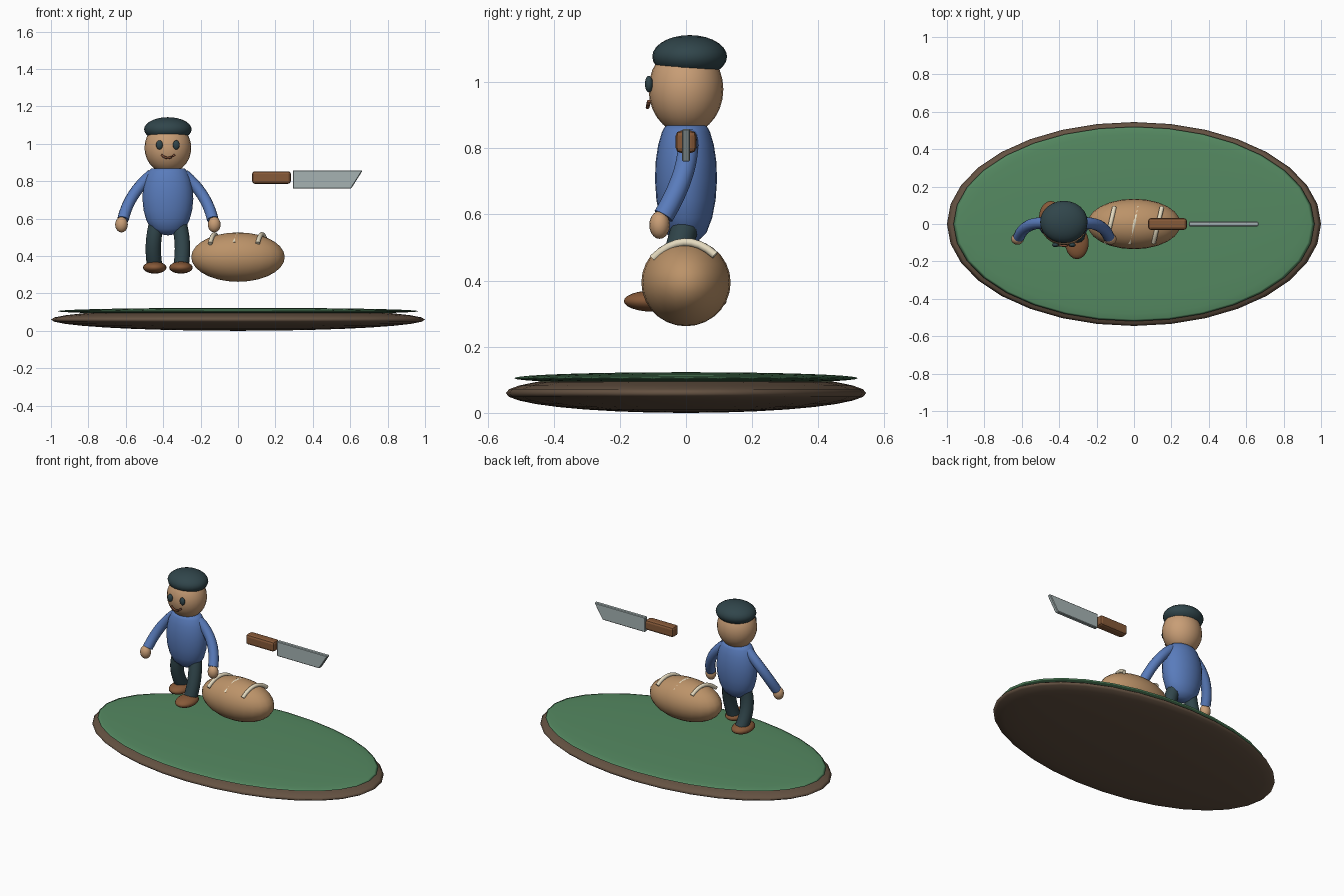
import bpy, bmesh, math
from mathutils import Vector

if "Cube" in bpy.data.objects:
    bpy.data.objects.remove(bpy.data.objects["Cube"])

CX = -0.375  # figure's x centre


def mat(name, rgb):
    m = bpy.data.materials.new(name)
    m.diffuse_color = (*rgb, 1)
    m.use_nodes = True
    m.node_tree.nodes["Principled BSDF"].inputs["Base Color"].default_value = m.diffuse_color
    return m


soil = mat("soil", (0.13, 0.085, 0.055))
grass = mat("grass", (0.09, 0.25, 0.12))
crust = mat("crust", (0.50, 0.29, 0.14))
cream = mat("cream", (0.78, 0.70, 0.52))
steel = mat("steel", (0.38, 0.45, 0.45))
wood = mat("wood", (0.24, 0.10, 0.04))
skin = mat("skin", (0.58, 0.34, 0.18))
blue = mat("blue", (0.10, 0.20, 0.50))
dark = mat("dark", (0.03, 0.06, 0.07))
lip = mat("lip", (0.22, 0.08, 0.04))


def finish(name, bm, material, smooth=True):
    bmesh.ops.recalc_face_normals(bm, faces=bm.faces)
    me = bpy.data.meshes.new(name)
    for f in bm.faces:
        f.smooth = smooth
    bm.to_mesh(me)
    bm.free()
    ob = bpy.data.objects.new(name, me)
    bpy.context.collection.objects.link(ob)
    me.materials.append(material)
    return ob


def ellipsoid(name, loc, radii, material, seg=24, rings=14):
    bm = bmesh.new()
    bmesh.ops.create_uvsphere(bm, u_segments=seg, v_segments=rings, radius=1)
    bmesh.ops.scale(bm, vec=radii, verts=bm.verts)
    bmesh.ops.translate(bm, vec=loc, verts=bm.verts)
    return finish(name, bm, material)


def tube(name, pts, radius, material, steps=8, sides=12):
    """Capped round tube along a smooth curve through three points."""
    a, m, b = (Vector(p) for p in pts)
    ctrl = 2 * m - (a + b) / 2
    bm = bmesh.new()
    rows = []
    for i in range(steps + 1):
        t = i / steps
        p = a * (1 - t) ** 2 + ctrl * 2 * t * (1 - t) + b * t * t
        d = ((ctrl - a) * (1 - t) + (b - ctrl) * t).normalized()
        ref = Vector((1, 0, 0)) if abs(d.x) < 0.8 else Vector((0, 0, 1))
        u = d.cross(ref).normalized()
        v = d.cross(u)
        rows.append([bm.verts.new(p + radius * (
            u * math.cos(2 * math.pi * k / sides) + v * math.sin(2 * math.pi * k / sides)))
            for k in range(sides)])
    for r, s in zip(rows, rows[1:]):
        for k in range(sides):
            n = (k + 1) % sides
            bm.faces.new((r[k], r[n], s[n], s[k]))
    caps = [bm.faces.new(rows[0]), bm.faces.new(rows[-1])]
    ob = finish(name, bm, material)
    for p in ob.data.polygons:
        p.use_smooth = len(p.vertices) == 4
    return ob


def slab(name, outline, thick, bevel, segments, material):
    """Extrude an xz outline symmetrically in y and bevel it."""
    bm = bmesh.new()
    f = bm.faces.new([bm.verts.new((x, -thick / 2, z)) for x, z in outline])
    ext = bmesh.ops.extrude_face_region(bm, geom=[f])["geom"]
    bmesh.ops.translate(bm, vec=(0, thick, 0),
                        verts=[g for g in ext if isinstance(g, bmesh.types.BMVert)])
    bmesh.ops.bevel(bm, geom=bm.edges[:], offset=bevel, segments=segments,
                    affect='EDGES', profile=0.5)
    return finish(name, bm, material, smooth=False)


# Island base
ellipsoid("soil_base", (0, 0, 0.06), (1.0, 0.545, 0.06), soil, 32, 16)
ellipsoid("grass_top", (0, 0, 0.105), (0.965, 0.52, 0.018), grass, 32, 16)

# Loaf with scored slashes
ellipsoid("loaf", (0, 0, 0.394), (0.25, 0.135, 0.132), crust)
for i, x in enumerate((-0.127, 0, 0.127)):
    tube(f"loaf_slash_{i}", [(x - 0.022, -0.10, 0.467), (x, -0.005, 0.516),
                             (x + 0.022, 0.088, 0.477)], 0.012, cream, sides=10)

# Knife
slab("knife_handle", [(0.075, 0.786), (0.283, 0.786), (0.283, 0.853), (0.075, 0.853)],
     0.062, 0.015, 2, wood)
slab("knife_blade", [(0.293, 0.76), (0.605, 0.76), (0.667, 0.858), (0.293, 0.858)],
     0.025, 0.004, 1, steel)

# Torso: squashed lathe
bm = bmesh.new()
profile = [(0, 0.51), (0.05, 0.518), (0.09, 0.545), (0.115, 0.59), (0.13, 0.645), (0.136, 0.705),
           (0.133, 0.76), (0.122, 0.81), (0.105, 0.85), (0.09, 0.868), (0, 0.872)]
vs = [bm.verts.new((r, 0, z)) for r, z in profile]
es = [bm.edges.new(e) for e in zip(vs, vs[1:])]
bmesh.ops.spin(bm, geom=vs + es, axis=(0, 0, 1), cent=(0, 0, 0), angle=2 * math.pi, steps=24)
bmesh.ops.remove_doubles(bm, verts=bm.verts, dist=1e-4)
bmesh.ops.scale(bm, vec=(1, 0.69, 1), verts=bm.verts)
bmesh.ops.translate(bm, vec=(CX, 0, 0), verts=bm.verts)
finish("torso", bm, blue)

# Head, cap and face
ellipsoid("head", (CX, 0, 0.978), (0.125, 0.113, 0.135), skin)
ellipsoid("cap", (CX, 0.011, 1.077), (0.127, 0.113, 0.065), dark)
tube("mouth", [(CX - 0.036, -0.112, 0.942), (CX, -0.116, 0.924), (CX + 0.036, -0.112, 0.942)],
     0.006, lip, sides=8)

# Paired parts; the legs stride, right foot forward
for name, s, ankle, foot in (("left", -1, 0.055, 0.035), ("right", 1, -0.065, -0.10)):
    ellipsoid(f"{name}_eye", (CX + s * 0.045, -0.112, 0.994), (0.018, 0.012, 0.025), dark, 16, 10)
    tube(f"{name}_arm", [(CX + s * 0.085, 0.005, 0.835), (CX + s * 0.185, -0.008, 0.725),
                         (CX + s * 0.24, -0.068, 0.595)], 0.031, blue)
    ellipsoid(f"{name}_hand", (CX + s * 0.248, -0.08, 0.568), (0.034, 0.031, 0.042), skin, 16, 10)
    tube(f"{name}_leg", [(CX + s * 0.055, 0.005, 0.59), (CX + s * 0.077, ankle * 0.3 - 0.01, 0.47),
                         (CX + s * 0.07, ankle, 0.345)], 0.041, dark)
    ellipsoid(f"{name}_foot", (CX + s * 0.07, foot, 0.338), (0.063, 0.088, 0.032), wood, 20, 12)
